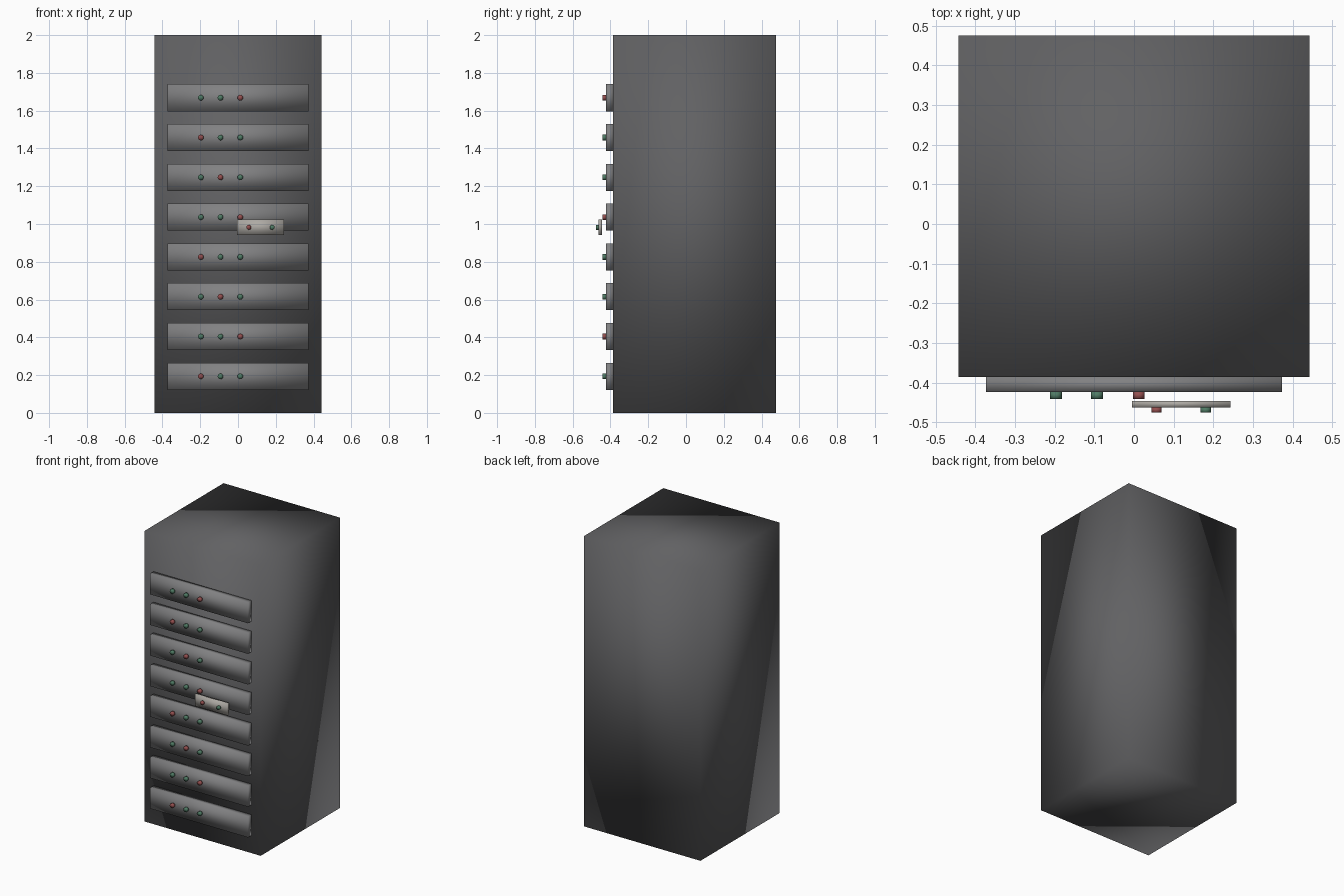
import bpy, math

if "Cube" in bpy.data.objects:
    bpy.data.objects.remove(bpy.data.objects["Cube"])


def material(name, rgb):
    m = bpy.data.materials.new(name)
    m.diffuse_color = (*rgb, 1)
    m.use_nodes = True
    m.node_tree.nodes["Principled BSDF"].inputs["Base Color"].default_value = m.diffuse_color
    return m


DARK = material("dark_grey", (0.12, 0.12, 0.125))
MID = material("mid_grey", (0.22, 0.22, 0.225))
PALE = material("warm_grey", (0.42, 0.40, 0.37))
RED = material("red", (0.30, 0.08, 0.08))
GREEN = material("green", (0.08, 0.20, 0.13))


def finish(name, mat):
    o = bpy.context.object
    o.name = name
    o.data.materials.append(mat)
    bpy.ops.object.transform_apply(location=False, rotation=True, scale=True)
    bpy.ops.object.shade_smooth()
    return o


def box(name, x, y, z, mat):
    """Box from (min, max) pairs on each axis."""
    spans = (x, y, z)
    bpy.ops.mesh.primitive_cube_add(size=1, location=[(a + b) / 2 for a, b in spans])
    bpy.context.object.scale = [b - a for a, b in spans]
    return finish(name, mat)


def button(name, x, z, front, back, radius, mat):
    """Short cylinder pointing toward -y."""
    bpy.ops.mesh.primitive_cylinder_add(
        vertices=12, radius=radius, depth=back - front,
        location=(x, (front + back) / 2, z), rotation=(math.pi / 2, 0, 0))
    return finish(name, mat)


# Cabinet body
box("cabinet", (-0.443, 0.443), (-0.386, 0.476), (0, 2), DARK)

# Stack of eight drawer units, three lamps each
for i in range(8):
    zc = 0.1935 + 0.2107 * i
    box(f"unit_{i + 1}", (-0.373, 0.373), (-0.424, -0.386), (zc - 0.0715, zc + 0.0715), MID)
    for j, x in enumerate((-0.197, -0.093, 0.012)):
        button(f"lamp_{i + 1}_{j + 1}", x, zc, -0.441, -0.424, 0.015,
               RED if j == -i % 3 else GREEN)

# Small control plate standing off the fourth unit from the top
box("control_plate", (-0.005, 0.243), (-0.463, -0.446), (0.942, 1.023), PALE)
for side, x, mat in (("left", 0.057, RED), ("right", 0.181, GREEN)):
    button(f"plate_button_{side}", x, 0.982, -0.476, -0.463, 0.013, mat)
